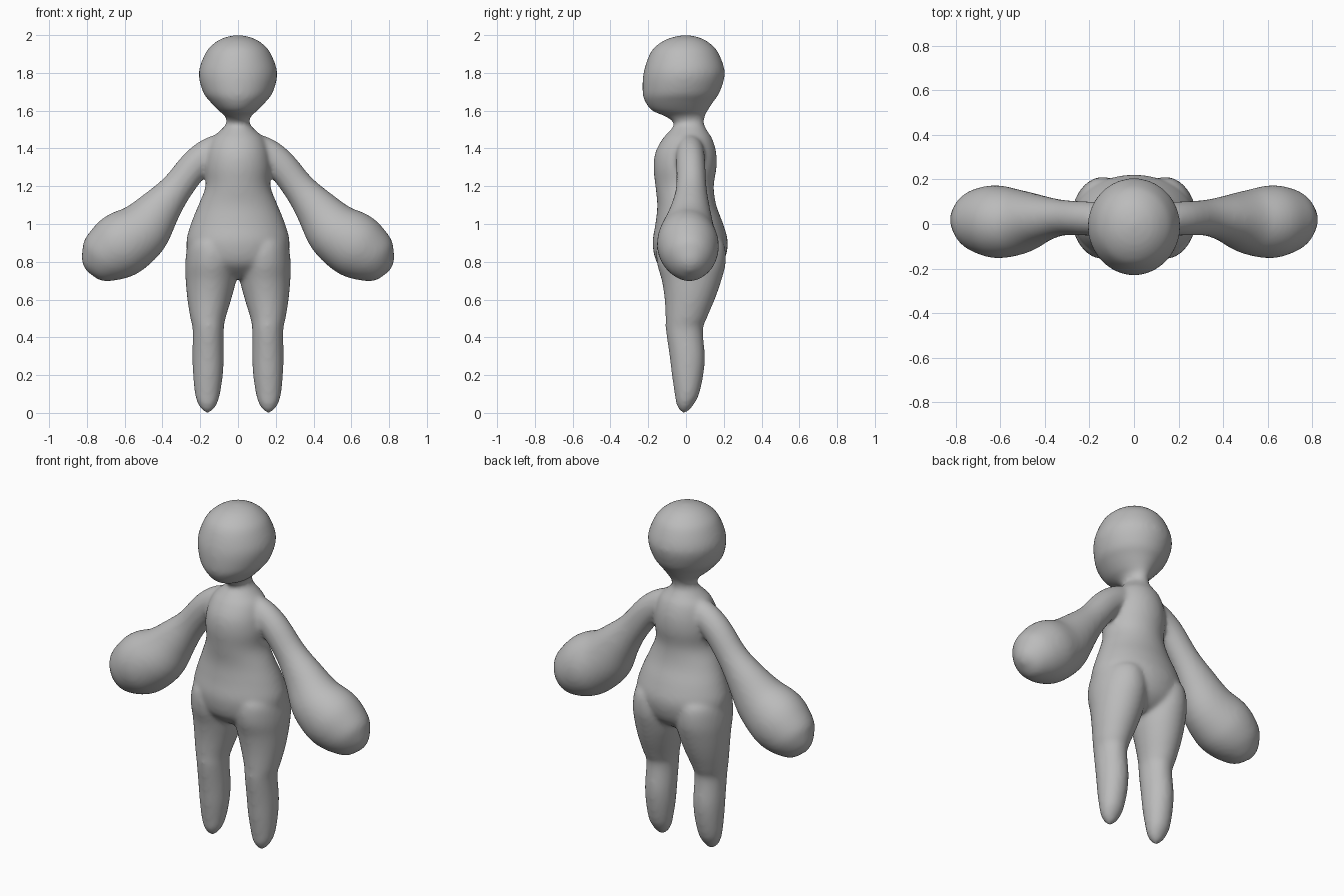
import bpy, bmesh, math
from mathutils import Vector

if "Cube" in bpy.data.objects:
    bpy.data.objects.remove(bpy.data.objects["Cube"])

SIDES, STEPS = 40, 4


def catmull(a, b, c, d, t):
    return [0.5 * (2 * q + (r - p) * t + (2 * p - 5 * q + 4 * r - s) * t * t
                   + (3 * q - p - 3 * r + s) * t ** 3) for p, q, r, s in zip(a, b, c, d)]


def refine(rows):
    """Smoothly interpolate the rows of a profile table."""
    out = []
    for i in range(len(rows) - 1):
        a, d = rows[max(i - 1, 0)], rows[min(i + 2, len(rows) - 1)]
        out += [catmull(a, rows[i], rows[i + 1], d, k / STEPS) for k in range(STEPS)]
    return out + [rows[-1]]


def loft(bm, rings):
    """Closed tube through rings given as (centre, axis u, axis v)."""
    loops = [[bm.verts.new(c + u * math.cos(2 * math.pi * k / SIDES)
                           + v * math.sin(2 * math.pi * k / SIDES))
              for k in range(SIDES)] for c, u, v in rings]
    faces = [bm.faces.new(loops[0]), bm.faces.new(loops[-1])]
    for a, b in zip(loops, loops[1:]):
        for k in range(SIDES):
            j = (k + 1) % SIDES
            faces.append(bm.faces.new((a[k], a[j], b[j], b[k])))
    bmesh.ops.recalc_face_normals(bm, faces=faces)


def upright(bm, rows, side=1):
    """Rows: z, x min, x max, y min, y max."""
    rings = []
    for z, x0, x1, y0, y1 in refine(rows):
        rings.append((Vector((side * (x0 + x1) / 2, (y0 + y1) / 2, z)),
                      Vector((max((x1 - x0) / 2, 0.003), 0, 0)),
                      Vector((0, max((y1 - y0) / 2, 0.003), 0))))
    loft(bm, rings)


def limb(bm, rows, side):
    """Rows: x, y, z, radius in the xz plane, radius along y."""
    rows = refine(rows)
    rings = []
    for i, (x, y, z, r, ry) in enumerate(rows):
        a, b = rows[max(i - 1, 0)], rows[min(i + 1, len(rows) - 1)]
        d = Vector((b[0] - a[0], 0, b[2] - a[2])).normalized()
        rings.append((Vector((side * x, y, z)),
                      Vector((-d.z * side, 0, d.x)) * max(r, 0.003),
                      Vector((0, max(ry, 0.003), 0))))
    loft(bm, rings)


# head, neck and torso: z, half width, front y, back y
trunk = [(2.002, .003, -.003, .003), (1.985, .078, -.085, .078), (1.95, .135, -.15, .135),
         (1.9, .175, -.192, .175), (1.8, .208, -.225, .206), (1.7, .186, -.23, .18),
         (1.65, .15, -.218, .147), (1.6, .103, -.18, .115), (1.57, .068, -.11, .10),
         (1.53, .062, -.063, .095), (1.49, .10, -.09, .115), (1.45, .14, -.125, .14),
         (1.38, .165, -.162, .16), (1.3, .175, -.172, .162), (1.2, .172, -.162, .147),
         (1.1, .21, -.152, .16), (1.0, .25, -.162, .197), (.9, .274, -.177, .222),
         (.8, .25, -.157, .20), (.74, .17, -.10, .15), (.71, .06, -.05, .09)]

# leg: z, inner x, outer x, front y, back y
leg = [(.95, .06, .20, -.10, .14), (.9, .02, .26, -.15, .20), (.8, .0, .279, -.155, .211),
       (.7, .01, .277, -.128, .187), (.6, .036, .268, -.113, .152), (.5, .066, .252, -.108, .11),
       (.44, .075, .24, -.107, .09), (.3, .075, .241, -.087, .10), (.2, .08, .238, -.075, .092),
       (.1, .095, .228, -.06, .07), (.05, .11, .213, -.052, .045), (.015, .133, .19, -.035, .018),
       (-.003, .158, .164, -.012, -.006)]

# arm swelling into a rounded mitten: x, y, z, radius, y radius
arm = [(.05, .02, 1.40, .08, .07), (.13, .022, 1.38, .085, .075), (.22, .025, 1.32, .082, .077),
       (.325, .028, 1.19, .086, .081), (.415, .022, 1.08, .115, .105), (.51, .008, .965, .155, .143),
       (.615, .01, .89, .173, .164), (.70, .015, .83, .151, .145), (.75, .017, .79, .117, .11),
       (.787, .02, .763, .067, .06), (.802, .02, .75, .003, .003)]

bm = bmesh.new()
upright(bm, [(z, -w, w, f, b) for z, w, f, b in trunk])
for side in (1, -1):
    upright(bm, leg, side)
    limb(bm, arm, side)
mesh = bpy.data.meshes.new("body")
bm.to_mesh(mesh)
bm.free()

body = bpy.data.objects.new("body", mesh)
bpy.context.collection.objects.link(body)

# plain grey clay
grey = bpy.data.materials.new("grey")
grey.diffuse_color = (0.5, 0.5, 0.5, 1)
grey.use_nodes = True
grey.node_tree.nodes["Principled BSDF"].inputs["Base Color"].default_value = grey.diffuse_color
mesh.materials.append(grey)

# fuse the parts into one skin and soften the joints
remesh = body.modifiers.new("fuse", 'REMESH')
remesh.mode = 'VOXEL'
remesh.voxel_size = 0.012
remesh.use_smooth_shade = True
soften = body.modifiers.new("soften", 'SMOOTH')
soften.factor = 0.5
soften.iterations = 10
